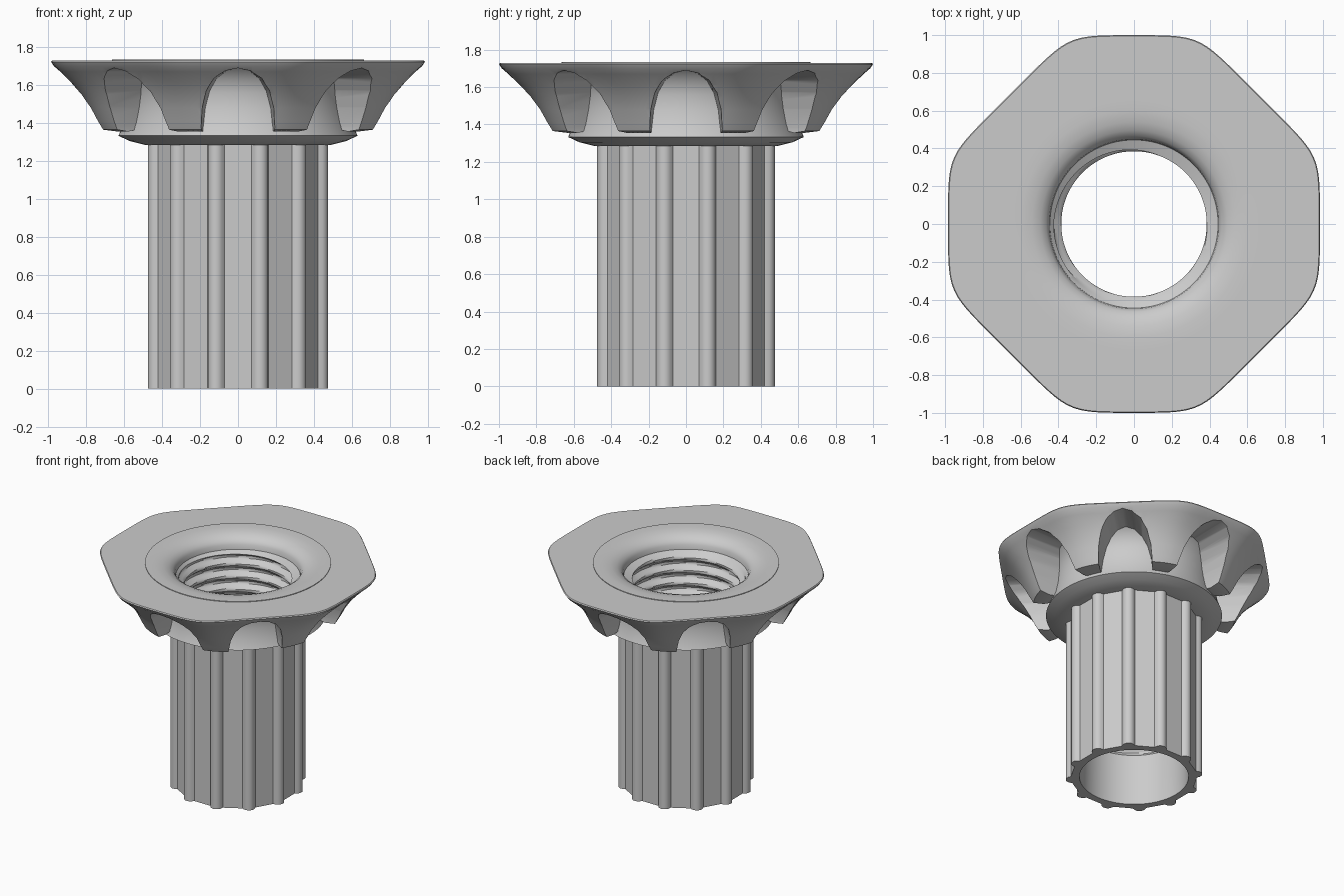
import bpy, bmesh
from math import sin, cos, pi, radians, sqrt

if "Cube" in bpy.data.objects:
    bpy.data.objects.remove(bpy.data.objects["Cube"])

N = 240


def finish(obj, angle=32):
    bpy.ops.object.select_all(action='DESELECT')
    bpy.context.view_layer.objects.active = obj
    obj.select_set(True)
    bpy.ops.object.shade_smooth_by_angle(angle=radians(angle))


def to_object(name, bm):
    bmesh.ops.recalc_face_normals(bm, faces=bm.faces)
    mesh = bpy.data.meshes.new(name)
    bm.to_mesh(mesh)
    bm.free()
    obj = bpy.data.objects.new(name, mesh)
    bpy.context.collection.objects.link(obj)
    return obj


def loft(name, rings, n=N, closed=True):
    """Each ring is (radius or radius function of angle, z)."""
    bm = bmesh.new()
    rows = []
    for r, z in rings:
        row = []
        for i in range(n):
            t = 2 * pi * i / n
            rad = r(t) if callable(r) else r
            row.append(bm.verts.new((rad * cos(t), rad * sin(t), z)))
        rows.append(row)
    count = len(rows) if closed else len(rows) - 1
    for j in range(count):
        a, b = rows[j], rows[(j + 1) % len(rows)]
        for i in range(n):
            k = (i + 1) % n
            bm.faces.new((a[i], a[k], b[k], b[i]))
    return to_object(name, bm)


# Ribbed sleeve outline: flat-sided tube with 12 round ribs
def ribbed(t):
    step = pi / 6
    phi = (t % step) - step / 2          # angle from nearest rib
    flat = 0.445 / cos(step / 2 - abs(phi))
    c, rr = 0.445, 0.045
    d = rr * rr - (c * sin(phi)) ** 2
    return max(flat, c * cos(phi) + sqrt(d)) if d > 0 else flat


# Helical thread inside the bore
PITCH, CREST, DEPTH = 0.1, 0.385, 0.04


def thread(z):
    fade = min(1, max(0, (z - 0.40) / 0.05))

    def r(t):
        p = (z / PITCH - t / (2 * pi)) % 1
        return CREST + fade * DEPTH * max(0, min(1, 1.6 * (1 - abs(2 * p - 1)) - 0.3))
    return r


sleeve = [(ribbed, 1.30), (ribbed, 0.0), (0.39, 0.0), (0.386, 0.39)]
sleeve += [(thread(0.4 + 0.01 * i), 0.4 + 0.01 * i) for i in range(122)]
# Rolled mouth and raised lip ring
sleeve += [(0.445, 1.63), (0.45, 1.665), (0.465, 1.69), (0.495, 1.712),
           (0.54, 1.728), (0.60, 1.735), (0.665, 1.735), (0.665, 1.72)]
finish(loft("threaded_sleeve", sleeve, closed=False))

# Collar with the curved core behind the arches
collar = [(0.44, 1.285), (0.49, 1.285), (0.57, 1.305), (0.63, 1.333),
          (0.625, 1.345), (0.605, 1.40), (0.59, 1.48), (0.59, 1.56),
          (0.61, 1.63), (0.66, 1.69), (0.70, 1.715), (0.60, 1.72), (0.46, 1.60)]
finish(loft("collar_core", collar, 96))


# Flange outline: softened octagon
def octagon(t, p=22):
    s = (abs(cos(t)) / 0.985) ** p + (abs(sin(t)) / 1.0) ** p
    for a in (pi / 4, -pi / 4):
        s += (abs(cos(t - a)) / 0.95) ** p
    return s ** (-1 / p)


def blend(r, k):
    return lambda t: r * (1 - k + k * octagon(t))


flange_rings = [(blend(r, k), z) for r, z, k in (
    (0.58, 1.37, 0), (0.66, 1.355, 0), (0.735, 1.365, .2), (0.76, 1.41, .3),
    (0.795, 1.48, .4), (0.84, 1.55, .6), (0.89, 1.61, .8), (0.95, 1.67, 1),
    (0.985, 1.70, 1), (1.0, 1.722, 1), (0.995, 1.73, 1), (0.64, 1.73, 0),
    (0.58, 1.69, 0))]
flange = loft("octagonal_flange", flange_rings, 160)

# Eight radial arch cutters
half = [(0.185, 1.2), (0.19, 1.38), (0.18, 1.48), (0.155, 1.57),
        (0.115, 1.635), (0.06, 1.675)]
arch = half + [(0, 1.69)] + [(-x, z) for x, z in reversed(half)]
bm = bmesh.new()
for k in range(8):
    c, s = cos(k * pi / 4), sin(k * pi / 4)
    ends = [[bm.verts.new((r * c - x * w * s, r * s + x * w * c, z)) for x, z in arch]
            for r, w in ((0.5, 0.93), (1.15, 1.2))]
    m = len(arch)
    bm.faces.new(ends[0])
    bm.faces.new(ends[1][::-1])
    for i in range(m):
        j = (i + 1) % m
        bm.faces.new((ends[0][i], ends[1][i], ends[1][j], ends[0][j]))
cutter = to_object("arch_cutter", bm)
cutter.hide_render = True

mod = flange.modifiers.new("arches", 'BOOLEAN')
mod.operation = 'DIFFERENCE'
mod.solver = 'EXACT'
mod.object = cutter
bpy.context.view_layer.objects.active = flange
bpy.ops.object.modifier_apply(modifier=mod.name)
bpy.data.objects.remove(cutter)
finish(flange)
